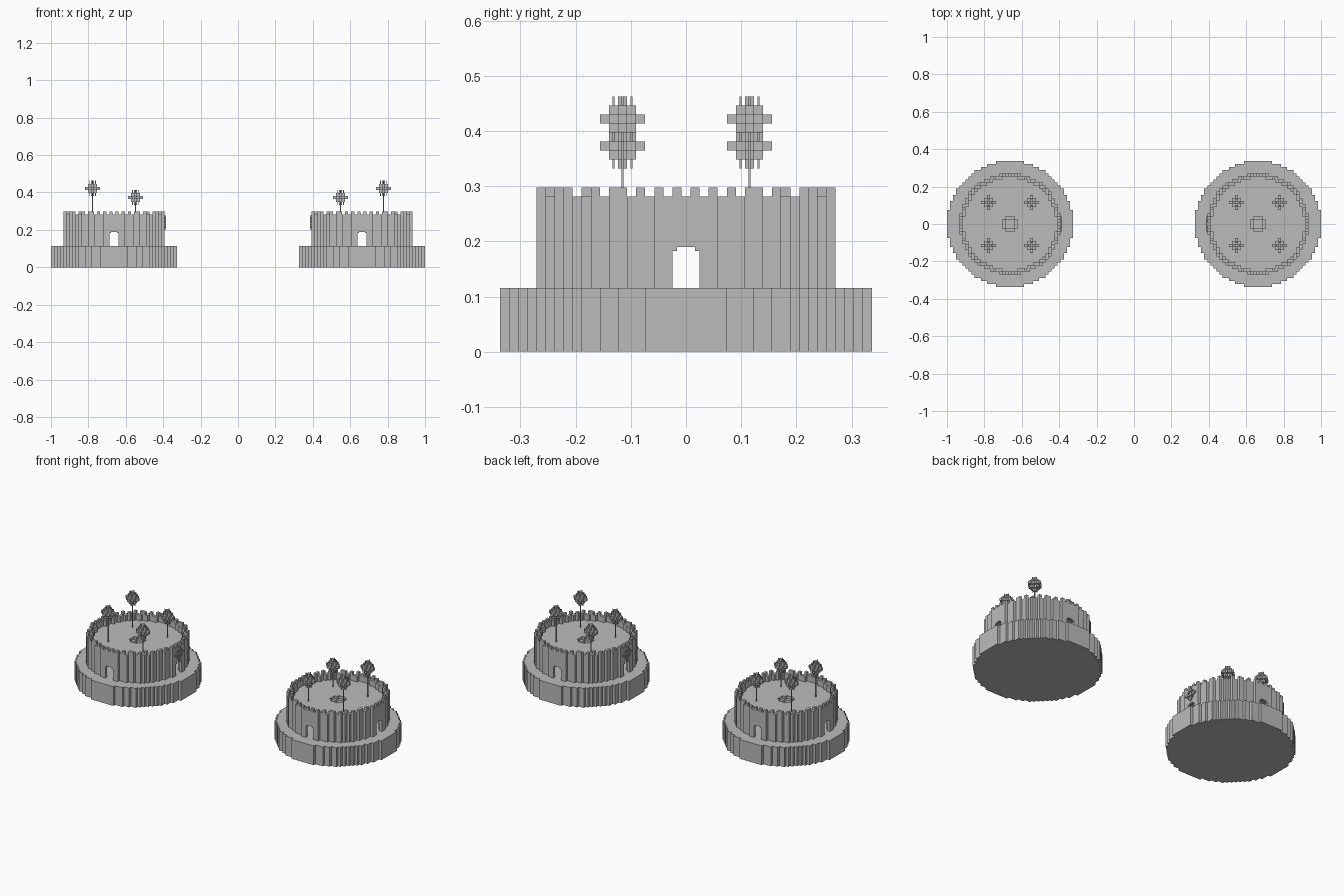
import bpy
import bmesh

V = 2 / 121.66          # block size
CENTRE = 0.663          # distance of each fort from the middle
NEAR = (-1, 0, 1)

old = bpy.data.objects.get("Cube")
if old:
    bpy.data.objects.remove(old, do_unlink=True)

stone = bpy.data.materials.new("stone_grey")
stone.use_nodes = True
GREY = (0.5, 0.5, 0.5, 1)
stone.diffuse_color = GREY
stone.node_tree.nodes["Principled BSDF"].inputs["Base Color"].default_value = GREY


def disc(r2):
    n = range(-21, 22)
    return {(x, y) for x in n for y in n if x * x + y * y <= r2}


def add_layer(bm, cells, z0, z1):
    """Extrude a set of grid cells between two heights, in block units."""
    verts = {}

    def v(x, y, z):
        key = (x, y, z)
        if key not in verts:
            verts[key] = bm.verts.new(((x - 0.5) * V, (y - 0.5) * V, z * V))
        return verts[key]

    for x, y in cells:
        ring = [(x, y), (x + 1, y), (x + 1, y + 1), (x, y + 1)]
        bm.faces.new([v(a, b, z1) for a, b in ring])
        bm.faces.new([v(a, b, z0) for a, b in reversed(ring)])
        for i, (dx, dy) in enumerate([(0, -1), (1, 0), (0, 1), (-1, 0)]):
            if (x + dx, y + dy) not in cells:
                a, b = ring[i], ring[(i + 1) % 4]
                bm.faces.new([v(*a, z0), v(*b, z0), v(*b, z1), v(*a, z1)])


def add_box(bm, centre, size):
    """Add a box given in block units."""
    made = bmesh.ops.create_cube(bm, size=1)["verts"]
    for vert in made:
        vert.co = [(c + p * s) * V for c, p, s in zip(centre, vert.co, size)]


def finish(bm, name, x, y=0):
    mesh = bpy.data.meshes.new(name)
    bm.to_mesh(mesh)
    bm.free()
    mesh.materials.append(stone)
    obj = bpy.data.objects.new(name, mesh)
    obj.location = (x, y, 0)
    bpy.context.collection.objects.link(obj)


# Shared plans
base_plan = disc(420)
wall_disc = disc(270)
wall_plan = {(x, y) for x, y in wall_disc
             if any((x + a, y + b) not in wall_disc for a in NEAR for b in NEAR)}
inside = wall_disc - wall_plan
doors = {c for c in wall_plan if min(abs(c[0]), abs(c[1])) <= 1}
pit = {(x, y) for x, y in disc(5)}
drain = {(a, b) for a in NEAR for b in NEAR}
octant = [(16, 1), (16, 3), (15, 5), (14, 7), (14, 8), (13, 10), (11, 11)]
merlons = {(sx * p, sy * q) for a, b in octant for p, q in ((a, b), (b, a))
           for sx in (-1, 1) for sy in (-1, 1)}


def tree(name, x, y, mid):
    bm = bmesh.new()
    # Trunk
    add_box(bm, (0, 0, (15 + mid) / 2), (0.27, 0.27, mid - 15))
    # Stepped crown
    for k in range(-2, 3):
        n = 2 - abs(k)
        cells = {(a, b) for a in range(-n, n + 1) for b in range(-n, n + 1)
                 if abs(a) + abs(b) <= n}
        add_layer(bm, cells, mid + k - 0.5, mid + k + 0.5)
    # Thin twigs
    for a, b in ((1, 0), (-1, 0), (0, 1), (0, -1)):
        add_box(bm, (a, b, mid), (0.2, 0.2, 5))
    finish(bm, name, x, y)


def fort(side, label):
    cx = side * CENTRE

    bm = bmesh.new()
    add_layer(bm, base_plan, 0, 7)
    finish(bm, label + "_base", cx)

    # Wall with four doorways
    bm = bmesh.new()
    add_layer(bm, wall_plan - doors, 7, 11.55)
    add_layer(bm, wall_plan, 11.55, 17.1)
    for s in (-1, 1):
        for t in (-1, 1):
            add_box(bm, (s * 16, t * 1.25, 11.33), (1, 0.5, 0.45))
            add_box(bm, (t * 1.25, s * 16, 11.33), (0.5, 1, 0.45))
    finish(bm, label + "_wall", cx)

    bm = bmesh.new()
    add_layer(bm, merlons & wall_plan, 17.1, 18.1)
    finish(bm, label + "_battlements", cx)

    # Roof floor with a stepped pit
    bm = bmesh.new()
    add_layer(bm, inside - pit, 14, 15)
    add_layer(bm, inside - drain, 13, 14)
    finish(bm, label + "_roof_floor", cx)

    # Raised ornament over the inner doorway
    bm = bmesh.new()
    x = -side * 16.72
    add_box(bm, (x, 0, 14.6), (0.45, 0.5, 4.6))
    add_box(bm, (x, 0, 14.6), (0.45, 5, 0.5))
    for i in range(5):
        for s in (-1, 1):
            for t in (-1, 1):
                add_box(bm, (x, s * i * 0.5, 14.6 + t * (2 - i * 0.5)),
                        (0.45, 0.5, 0.5))
    finish(bm, label + "_door_ornament", cx)

    # Taller trees stand on the outer side
    for s, mid, size in ((side, 25.65, "tall"), (-side, 22.7, "short")):
        for t, end in ((-1, "front"), (1, "back")):
            tree(f"{label}_{size}_{end}_tree", cx + s * 7 * V, t * 7 * V, mid)


fort(1, "left_fort")
fort(-1, "right_fort")
